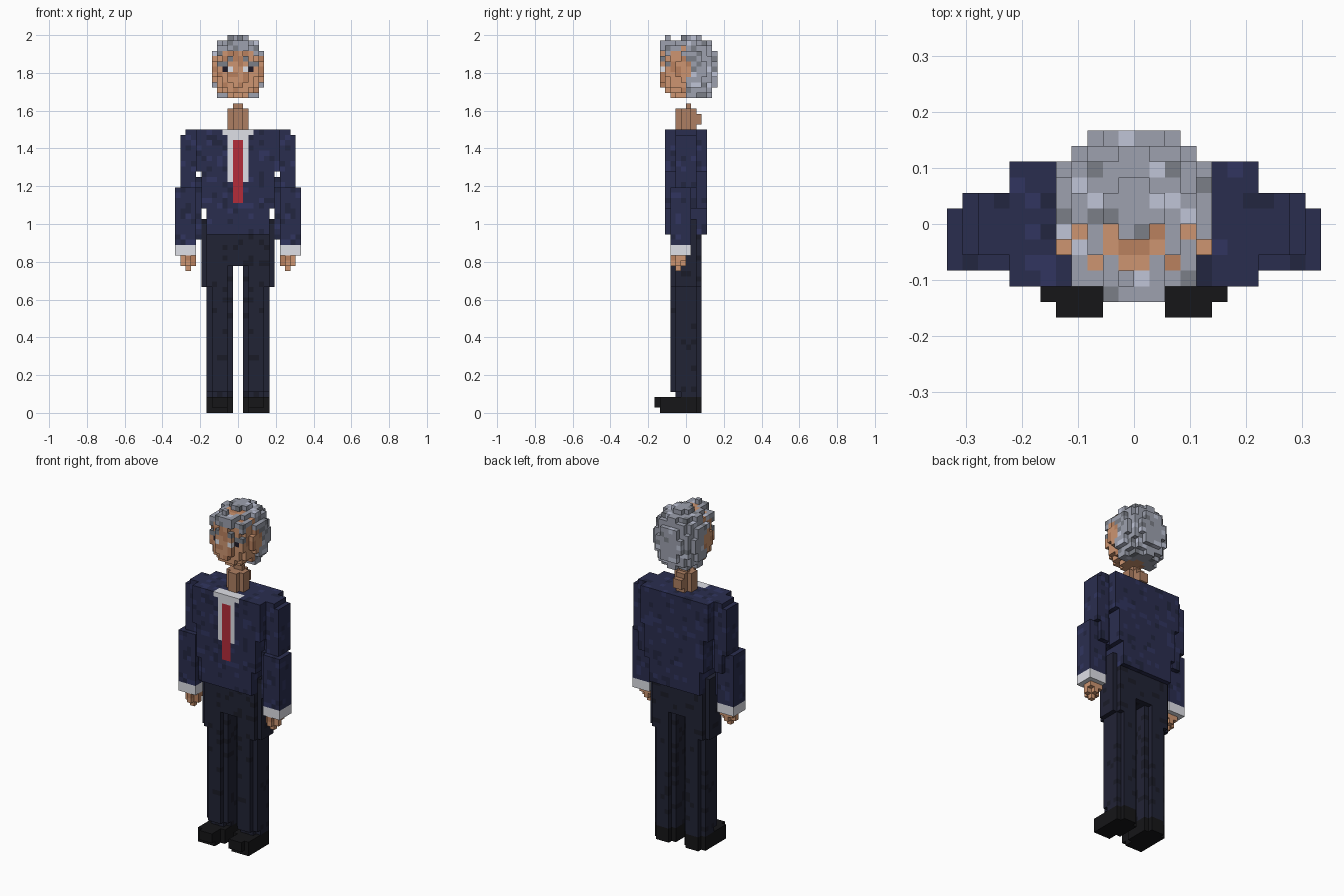
import bpy, random

if "Cube" in bpy.data.objects:
    bpy.data.objects.remove(bpy.data.objects["Cube"])

random.seed(4)
V = 1 / 36          # edge length of one cube
CUBE = {            # outward face -> corner order
    (1, 0, 0): [(1, 0, 0), (1, 1, 0), (1, 1, 1), (1, 0, 1)],
    (-1, 0, 0): [(0, 0, 0), (0, 0, 1), (0, 1, 1), (0, 1, 0)],
    (0, 1, 0): [(0, 1, 0), (0, 1, 1), (1, 1, 1), (1, 1, 0)],
    (0, -1, 0): [(0, 0, 0), (1, 0, 0), (1, 0, 1), (0, 0, 1)],
    (0, 0, 1): [(0, 0, 1), (1, 0, 1), (1, 1, 1), (0, 1, 1)],
    (0, 0, -1): [(0, 0, 0), (0, 1, 0), (1, 1, 0), (1, 0, 0)],
}
COLORS = {
    "navy": (46, 49, 80), "navy_dark": (39, 42, 66), "navy_light": (52, 56, 96),
    "trousers": (38, 40, 56), "trousers_dark": (32, 33, 44),
    "leather": (28, 28, 30), "white": (222, 223, 230), "red": (178, 48, 60),
    "skin": (204, 148, 112), "skin_dark": (184, 128, 95), "neck": (172, 126, 98),
    "hair": (156, 160, 173), "hair_dark": (122, 126, 134), "hair_light": (190, 195, 214),
    "eye": (36, 32, 44),
}
MATS = {}
for name, rgb in COLORS.items():
    MATS[name] = bpy.data.materials.new(name)
    MATS[name].diffuse_color = (*[(c / 255) ** 2.2 for c in rgb], 1)

NAVY = ["navy"] * 6 + ["navy_dark", "navy_light"]
TROUSERS = ["trousers"] * 6 + ["trousers_dark"]
SKIN = ["skin"] * 3 + ["skin_dark"]
HAIR = ["hair"] * 7 + ["hair_dark", "hair_light"]


def box(x0, x1, y0, y1, z0, z1, palette, cut=False):
    """Cells of a box; cut drops the four vertical corner columns."""
    cells = {}
    for x in range(x0, x1):
        for y in range(y0, y1):
            if cut and x in (x0, x1 - 1) and y in (y0, y1 - 1):
                continue
            for z in range(z0, z1):
                cells[x, y, z] = random.choice(palette)
    return cells


def blob(cy, cz, rr, rz, palette, keep):
    """Cells of a rounded form centred on x = 0."""
    cells = {}
    for c in box(-6, 6, -6, 6, 60, 72, palette).items():
        x, y, z = (k + 0.5 for k in c[0])
        if (x * x + (y - cy) ** 2) / rr + (abs(z - cz) / rz) ** 3 <= 1 and keep(x, y, z):
            cells[c[0]] = c[1]
    return cells


def mirrored(cells):
    return {(-1 - x, y, z): m for (x, y, z), m in cells.items()}


def build(name, *groups):
    """Skin the exposed cube faces of the merged cell groups."""
    cells = {}
    for g in groups:
        cells.update(g)
    verts, faces, mats = {}, [], []
    for (x, y, z), m in cells.items():
        for (dx, dy, dz), corners in CUBE.items():
            if (x + dx, y + dy, z + dz) in cells:
                continue
            faces.append([verts.setdefault((x + a, y + b, z + c), len(verts))
                          for a, b, c in corners])
            mats.append(m)
    mesh = bpy.data.meshes.new(name)
    mesh.from_pydata([(a * V, b * V, c * V) for a, b, c in verts], [], faces)
    used = sorted(set(mats))
    for m in used:
        mesh.materials.append(MATS[m])
    for p, m in zip(mesh.polygons, mats):
        p.material_index = used.index(m)
    bpy.context.collection.objects.link(bpy.data.objects.new(name, mesh))


# Jacket, tapering to the waist, with shirt front and tie set flush
build("jacket",
      box(-8, 8, -4, 4, 46, 54, NAVY), box(-7, 7, -4, 4, 39, 46, NAVY),
      box(-6, 6, -4, 4, 34, 39, NAVY),
      box(-2, 2, -4, -3, 44, 54, ["white"]), box(-3, 3, -4, -2, 53, 54, ["white"]),
      box(-1, 1, -4, -3, 40, 52, ["red"]))

# Trouser hips
build("hips", box(-6, 6, -3, 3, 28, 36, TROUSERS))

# Neck
build("neck", box(-2, 2, -2, 2, 54, 58, ["neck"], True),
      box(-1, 1, 1, 3, 55, 57, ["neck"]), box(-1, 1, 0, 1, 58, 59, ["neck"]))

# Limbs: right-hand side, then mirrored
arm = [box(8, 10, -2, 2, 53, 54, NAVY), box(8, 11, -2, 2, 43, 53, NAVY),
       box(7, 11, -2, 2, 39, 45, NAVY, True), box(7, 12, -3, 1, 33, 43, NAVY, True),
       box(8, 12, -3, 1, 32, 43, NAVY)]
cuff = [box(8, 12, -3, 1, 30, 32, ["white"])]
hand = [box(8, 11, -3, 0, 28, 30, SKIN, True), box(8, 11, -2, 0, 29, 30, SKIN),
        box(9, 10, -2, -1, 27, 28, SKIN)]
leg = [box(1, 6, -3, 3, 4, 30, TROUSERS, True), box(1, 6, -2, 3, 3, 4, TROUSERS, True),
       box(6, 7, -2, 2, 24, 37, TROUSERS), box(5, 6, -3, 3, 24, 34, TROUSERS)]
shoe = [box(1, 6, -4, 3, 0, 3, ["leather"], True), box(2, 6, -5, -3, 0, 3, ["leather"]),
        box(2, 5, -6, -5, 1, 3, ["leather"])]
for part, groups in {"sleeve": arm, "cuff": cuff, "hand": hand,
                     "leg": leg, "shoe": shoe}.items():
    build(part + "_right", *groups)
    build(part + "_left", *[mirrored(g) for g in groups])

# Head with eyes and brows painted on the frontmost cells
head = blob(-0.5, 65.5, 21.5, 5.4, SKIN, lambda x, y, z: y < 3)


def paint(x, z, mat):
    for c in ((x, min(y for (a, y, b) in head if (a, b) == (x, z)), z),):
        head[c] = mat
        head[-1 - c[0], c[1], c[2]] = mat


paint(2, 65, "eye")
paint(1, 65, "white")
for bx in (1, 2, 3):
    paint(bx, 66 if bx > 1 else 67, "hair_dark")
build("head", head)

# Hair cap, with fringe and tuft
cap = blob(1, 65.5, 27, 6.2, HAIR,
           lambda x, y, z: z > 68 or (y > 0 if z < 64 else y > -3 and (abs(x) > 3 or y > 0)))
build("hair", cap, box(-4, 4, -4, -2, 68, 70, HAIR), box(-2, 2, -5, -2, 69, 71, HAIR),
      box(-1, 0, -4, -3, 70, 72, HAIR))

for m in bpy.data.materials:
    if m.users and not m.is_grease_pencil:
        m.use_nodes = True
        m.node_tree.nodes["Principled BSDF"].inputs["Base Color"].default_value = m.diffuse_color
